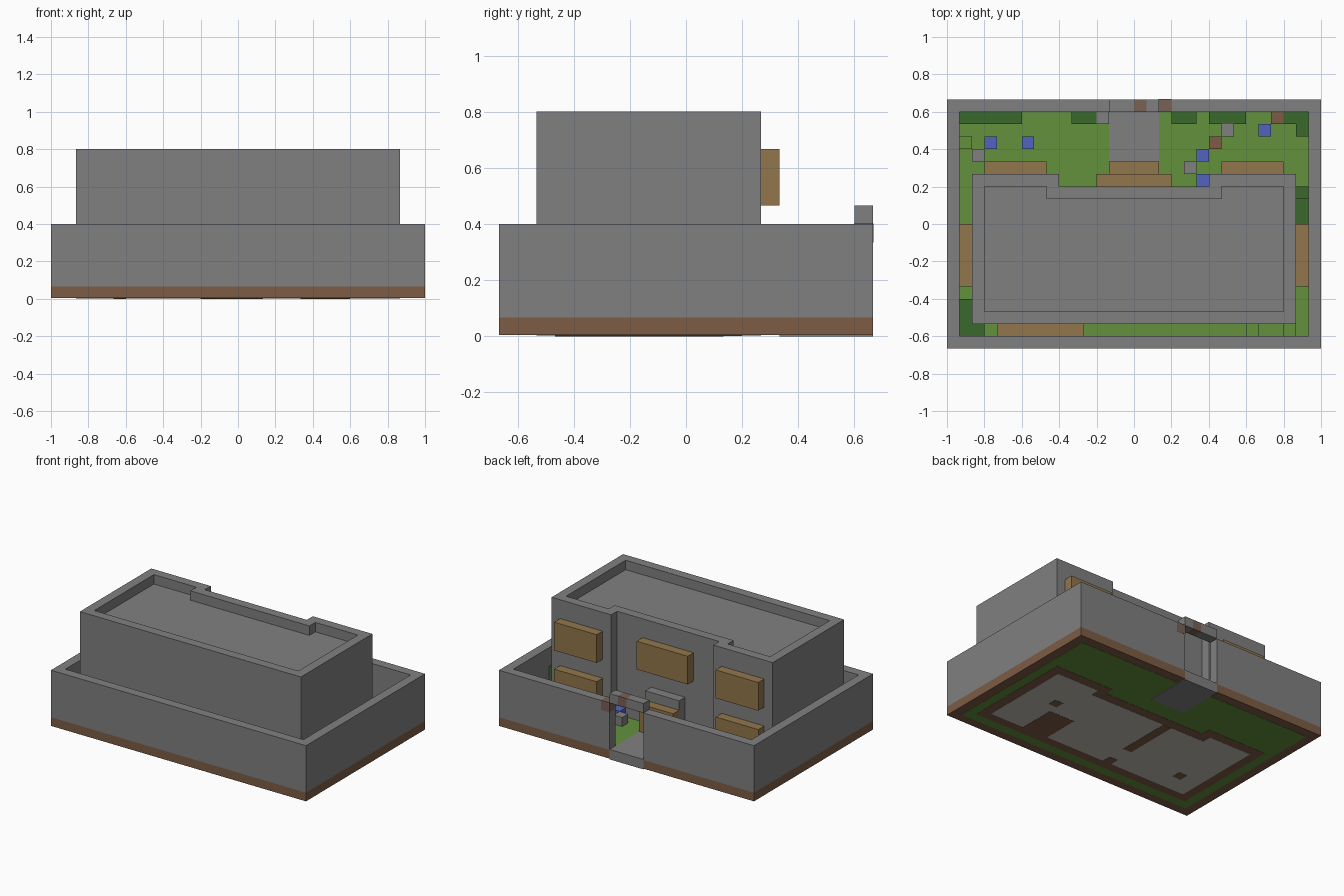
import bpy
import bmesh

cube = bpy.data.objects.get("Cube")
if cube:
    bpy.data.objects.remove(cube, do_unlink=True)

U = 1 / 15  # one block


def material(name, r, g, b):
    m = bpy.data.materials.new(name)
    m.use_nodes = True
    m.diffuse_color = (r, g, b, 1)
    m.node_tree.nodes["Principled BSDF"].inputs["Base Color"].default_value = (r, g, b, 1)
    return m


STONE = material("stone grey", 0.216, 0.216, 0.216)
SOIL = material("soil brown", 0.205, 0.107, 0.058)
GRASS = material("grass green", 0.122, 0.283, 0.048)
LEAF = material("leaf green", 0.042, 0.141, 0.026)
WOOD = material("wood tan", 0.287, 0.181, 0.072)
BLUE = material("flower blue", 0.084, 0.127, 0.515)
FLOOR = material("pale floor", 0.546, 0.515, 0.445)
FADED = material("faded brick", 0.188, 0.122, 0.093)


def prism(name, outline, low, high, mat, sink=0):
    """Extrude a block-grid outline; sink lowers an inset of the top by that many blocks."""
    bm = bmesh.new()
    base = bm.faces.new([bm.verts.new(((i - 15) * U, (j - 10) * U, low * U)) for i, j in outline])
    ext = bmesh.ops.extrude_face_region(bm, geom=[base], use_keep_orig=True)
    top = [g for g in ext["geom"] if isinstance(g, bmesh.types.BMFace)][0]
    bmesh.ops.translate(bm, verts=top.verts[:], vec=(0, 0, (high - low) * U))
    bmesh.ops.recalc_face_normals(bm, faces=bm.faces[:])
    if sink:
        bmesh.ops.inset_region(bm, faces=[top], thickness=U, use_even_offset=True)
        bm.normal_update()
        edge = bmesh.ops.inset_region(bm, faces=[top], thickness=0.0001, use_even_offset=True)
        bmesh.ops.translate(bm, verts=top.verts[:], vec=(0, 0, -sink * U))
    mesh = bpy.data.meshes.new(name)
    bm.to_mesh(mesh)
    bm.free()
    mesh.materials.append(mat)
    obj = bpy.data.objects.new(name, mesh)
    bpy.context.scene.collection.objects.link(obj)
    return obj


def box(name, i0, i1, j0, j1, low, high, mat):
    return prism(name, [(i0, j0), (i1, j0), (i1, j1), (i0, j1)], low, high, mat)


def recessed(m):
    """House outline with a shallow recess in the back, shrunk by m blocks."""
    return [(2 + m, 2 + m), (28 - m, 2 + m), (28 - m, 14 - m), (21 + m, 14 - m),
            (21 + m, 13 - m), (9 - m, 13 - m), (9 - m, 14 - m), (2 + m, 14 - m)]


# Ground with a path through the gate
gate_c = [(0, 0), (30, 0), (30, 20), (17, 20), (17, 15), (13, 15), (13, 20), (0, 20)]
prism("soil_base", gate_c, 0.08, 1, SOIL)
box("path", 13, 17, 15, 20, 0, 1.06, STONE)
box("lawn", 1, 29, 1, 19, 1, 1.04, GRASS)

# Underside: lawn, foundation, room floors and partitions
box("lawn_underside", 1, 29, 1, 19, 0.06, 0.08, GRASS)
prism("foundation_underside", recessed(0), 0.04, 0.06, SOIL)
prism("floor_underside", recessed(1), 0.02, 0.04, FLOOR)
for name, i0, i1, j0, j1 in [("partition", 12, 13, 6, 12), ("partition_stub", 12, 13, 3, 4),
                             ("stair_base", 20, 23, 3, 7), ("post_left", 23, 24, 8, 9),
                             ("post_right", 5, 6, 5, 6)]:
    box(name + "_underside", i0, i1, j0, j1, 0, 0.02, SOIL)

# Surrounding wall, open at the gate
prism("yard_wall", [(0, 0), (30, 0), (30, 20), (17, 20), (17, 19), (29, 19), (29, 1),
                    (1, 1), (1, 19), (13, 19), (13, 20), (0, 20)], 1, 6, STONE)
box("gate_lintel_right", 13, 15, 19, 20, 6, 7, STONE)
box("gate_lintel_brick", 15, 16, 19, 20, 6, 7, FADED)
box("gate_lintel_left", 16, 17, 19, 20, 6, 7, STONE)
box("gate_wall_brick", 16.98, 18, 18.98, 20.02, 5, 6.02, FADED)

# House with a sunken flat roof
prism("house", recessed(0), 1, 12, STONE, sink=1)

# Shutters and door
for side, i in [("right", 3), ("left", 22)]:
    for level, k in [("lower", 2), ("upper", 7)]:
        box(f"{level}_{side}_shutter", i, i + 5, 14, 15, k, k + 3, WOOD)
box("centre_shutter", 12, 18, 13, 14, 7, 10, WOOD)
box("door_frame", 13, 17, 13, 14, 1, 5, STONE)
box("door", 13, 17, 14, 15, 1, 4, WOOD)
box("side_shutter_right", 1, 2, 5, 10, 2, 5, WOOD)
box("side_shutter_left", 28, 29, 5, 10, 2, 5, WOOD)
box("front_shutter", 4, 11, 1, 2, 2, 5, WOOD)

# Hedges
for n, (i0, i1, j0, j1, top) in enumerate([
        (1, 6, 18, 19, 2), (10, 12, 18, 19, 2), (18, 20, 18, 19, 2), (21, 24, 18, 19, 2),
        (27, 29, 18, 19, 2), (28, 29, 17, 18, 2), (28, 29, 10, 12, 3), (28, 29, 12, 13, 4),
        (1, 2, 2, 4, 2), (1, 3, 1, 2, 2)]):
    box(f"hedge_{n}", i0, i1, j0, j1, 1, top, LEAF)

# Single garden blocks: stones, stumps, flowers and grass tufts
garden = [("garden_stone", STONE, [(2, 15), (19, 14), (22, 17), (12, 18)]),
          ("stump", SOIL, [(21, 16), (26, 18)]),
          ("flower", BLUE, [(3, 16), (6, 16), (20, 15), (20, 13), (25, 17)]),
          ("tuft", GRASS, [(1, 16), (24, 1), (27, 1)])]
for name, mat, spots in garden:
    for n, (i, j) in enumerate(spots):
        box(f"{name}_{n}", i, i + 1, j, j + 1, 1, 2, mat)
